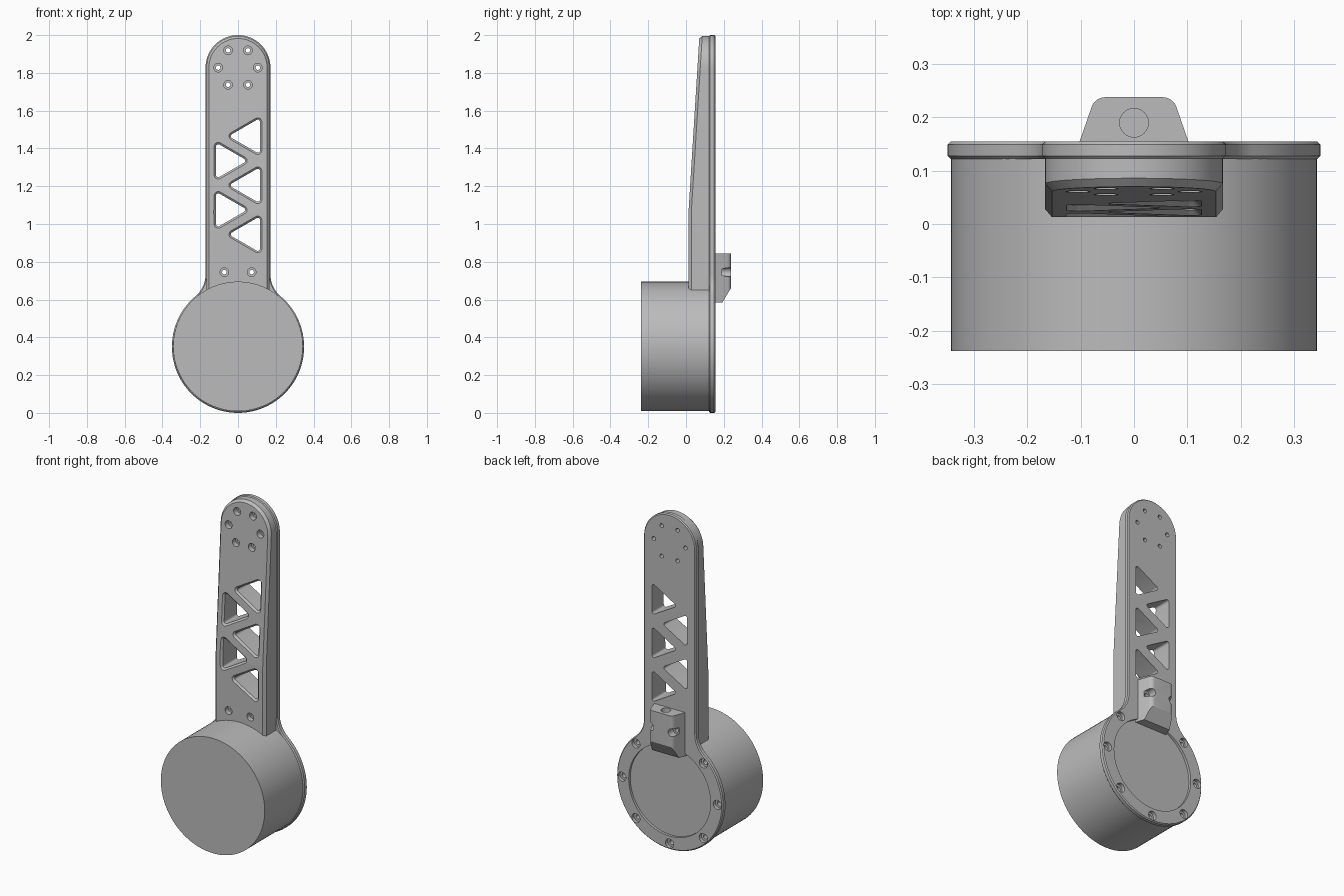
import bpy, bmesh
from math import sin, cos, pi, acos, sqrt, radians
from mathutils import Vector

if "Cube" in bpy.data.objects:
    bpy.data.objects.remove(bpy.data.objects["Cube"])

grey = bpy.data.materials.new("plain_grey")
grey.use_nodes = True
grey.diffuse_color = (0.5, 0.5, 0.5, 1)
grey.node_tree.nodes["Principled BSDF"].inputs["Base Color"].default_value = (0.5, 0.5, 0.5, 1)

DISC_Z, TIP_Z, BACK = 0.35, 1.828, 0.155


def arc(cx, cz, r, a0, a1, n):
    """Points (x, z) along an arc."""
    return [(cx + r * cos(a0 + (a1 - a0) * i / n), cz + r * sin(a0 + (a1 - a0) * i / n))
            for i in range(n + 1)]


def circle(cx, cz, r, n=24):
    return arc(cx, cz, r, 0, 2 * pi, n)[:-1]


def ring(points, y):
    """Place an (x, z) outline at depth y, which may depend on z."""
    return [Vector((x, y(z) if callable(y) else y, z)) for x, z in points]


def finish(name, bm):
    bmesh.ops.recalc_face_normals(bm, faces=bm.faces)
    mesh = bpy.data.meshes.new(name)
    bm.to_mesh(mesh)
    bm.free()
    mesh.materials.append(grey)
    ob = bpy.data.objects.new(name, mesh)
    bpy.context.collection.objects.link(ob)
    return ob


def loft(name, *solids):
    """Each solid is a list of matching rings, bridged and capped."""
    bm = bmesh.new()
    for rings in solids:
        loops = [[bm.verts.new(p) for p in r] for r in rings]
        n = len(loops[0])
        for a, b in zip(loops, loops[1:]):
            for i in range(n):
                j = (i + 1) % n
                bm.faces.new((a[i], a[j], b[j], b[i]))
        bm.faces.new(loops[0])
        bm.faces.new(loops[-1])
    return finish(name, bm)


def hull(points):
    bm = bmesh.new()
    for p in points:
        bm.verts.new(p)
    res = bmesh.ops.convex_hull(bm, input=bm.verts)
    junk = {g for g in res["geom_interior"] + res["geom_unused"] if isinstance(g, bmesh.types.BMVert)}
    bmesh.ops.delete(bm, geom=list(junk), context="VERTS")
    bmesh.ops.dissolve_limit(bm, angle_limit=radians(0.3), verts=bm.verts, edges=bm.edges)
    return bm


def stepped_hole(x, z, *steps):
    """Round cutter along y from (y, radius) steps."""
    return [ring(circle(x, z, r), y) for y, r in steps]


def front(z):
    """Depth of the arm's front face, flat below and tapering above."""
    return 0.013 + max(0, z - 1.06) * 0.062


# Motor drum
drum = loft("drum", [ring(circle(0, 0.352, 0.343, 96), y) for y in (-0.238, 0.13)])


# Keyhole back plate with chamfered rim
def keyhole(off):
    disc, half, fillet = 0.35 - off, 0.172 - off, 0.15 + off
    cx = half + fillet
    t = acos(cx / (disc + fillet))
    cz = DISC_Z + sqrt((disc + fillet) ** 2 - cx ** 2)
    side = (arc(0, DISC_Z, disc, -pi / 2, t, 36) + arc(cx, cz, fillet, pi + t, pi, 10)[1:]
            + arc(0, TIP_Z, half, 0, pi / 2, 16))
    return side + [(-x, z) for x, z in side[-2:0:-1]]


plate = loft("back_plate", [ring(keyhole(o), y) for o, y in
                            ((0.006, 0.122), (0, 0.128), (0, 0.149), (0.006, BACK))])


# Tapered arm body with chamfered front edge
def stadium(r):
    return arc(0, TIP_Z, r, 0, pi, 32) + [(s * r, z) for z in (0.6, 1.06) for s in (-1, 1)]


arm = finish("arm", hull(ring(stadium(0.167), 0.13)
                         + ring(stadium(0.167), lambda z: front(z) + 0.015)
                         + ring(stadium(0.154), front)))

# Cable bracket on the back, sloped at its lower end
half = [(0.107, 0.14), (0.102, BACK), (0.082, 0.212)] + arc(0.054, 0.211, 0.027, 0.3, pi / 2, 6)
bm = hull([Vector((s * x, y, z)) for x, y in half for s in (-1, 1) for z in (0.585, 0.845)])
cut = bmesh.ops.bisect_plane(bm, geom=bm.verts[:] + bm.edges[:] + bm.faces[:],
                             plane_co=(0, 0.193, 0.585), plane_no=(0, 0.075, -0.045),
                             clear_outer=True)
bmesh.ops.holes_fill(bm, edges=[e for e in bm.edges if e.is_boundary])
bracket = finish("cable_bracket", bm)


# Truss windows: rounded triangles with chamfered front rims
def window(s, z, r):
    pts = []
    for k in range(3):
        a = (pi if s > 0 else 0) + k * 2 * pi / 3
        pts += arc(s * 0.061 + 0.087 * cos(a), z + 0.087 * sin(a), r, a - pi / 3, a + pi / 3, 6)
    return pts


windows = []
for i in range(5):
    s, z = (1 if i % 2 == 0 else -1), 1.465 - 0.13 * i
    windows.append([ring(window(s, z, 0.022 - d), lambda h, d=d: front(h) + d)
                    for d in (-0.01, 0.01)] + [ring(window(s, z, 0.012), 0.3)])
window_cutter = loft("window_cutter", *windows)

# Counterbored screw holes at the tip and above the drum
screws = [(0.105 * cos(k * pi / 3), TIP_Z + 0.105 * sin(k * pi / 3)) for k in range(6)]
low = [(s * 0.072, 0.745) for s in (-1, 1)]
bores = [stepped_hole(x, z, (-0.1, 0.023), (front(z) + 0.03, 0.023),
                      (front(z) + 0.03001, 0.012), (0.3, 0.012)) for x, z in screws + low]
screw_cutter = loft("screw_cutter", *bores)
access_cutter = loft("access_cutter", *[stepped_hole(x, z, (0.3, 0.024), (0.19, 0.024),
                                                     (0.18999, 0.012), (0.1, 0.012))
                                        for x, z in low])

# Rim screw holes round the disc, none under the bracket
rim = [(0.315 * cos(k * pi / 4), DISC_Z + 0.315 * sin(k * pi / 4)) for k in range(8) if k != 2]
rim_cutter = loft("rim_cutter", *[stepped_hole(x, z, (0.2, 0.027), (0.134, 0.027),
                                               (0.13399, 0.014), (0.09, 0.014)) for x, z in rim])

# Shallow round recess in the back and cable hole in the bracket
recess_cutter = loft("recess_cutter", [ring(circle(0, DISC_Z, 0.27, 72), y) for y in (0.14, 0.2)])
cable_cutter = loft("cable_cutter", [[Vector((x, 0.19 + y, h)) for x, y in circle(0, 0, 0.027)]
                                     for h in (0.74, 0.9)])

jobs = ((drum, (rim_cutter,)),
        (plate, (recess_cutter, rim_cutter, window_cutter, screw_cutter)),
        (arm, (window_cutter, screw_cutter)),
        (bracket, (access_cutter, cable_cutter)))
for ob, cutters in jobs:
    bpy.ops.object.select_all(action="DESELECT")
    ob.select_set(True)
    bpy.context.view_layer.objects.active = ob
    for c in cutters:
        mod = ob.modifiers.new(c.name, "BOOLEAN")
        mod.operation, mod.solver, mod.object = "DIFFERENCE", "EXACT", c
        bpy.ops.object.modifier_apply(modifier=mod.name)
    bpy.ops.object.shade_smooth_by_angle(angle=radians(25))

# Cutters are no longer needed
for c in {c for _, cs in jobs for c in cs}:
    bpy.data.objects.remove(c)
